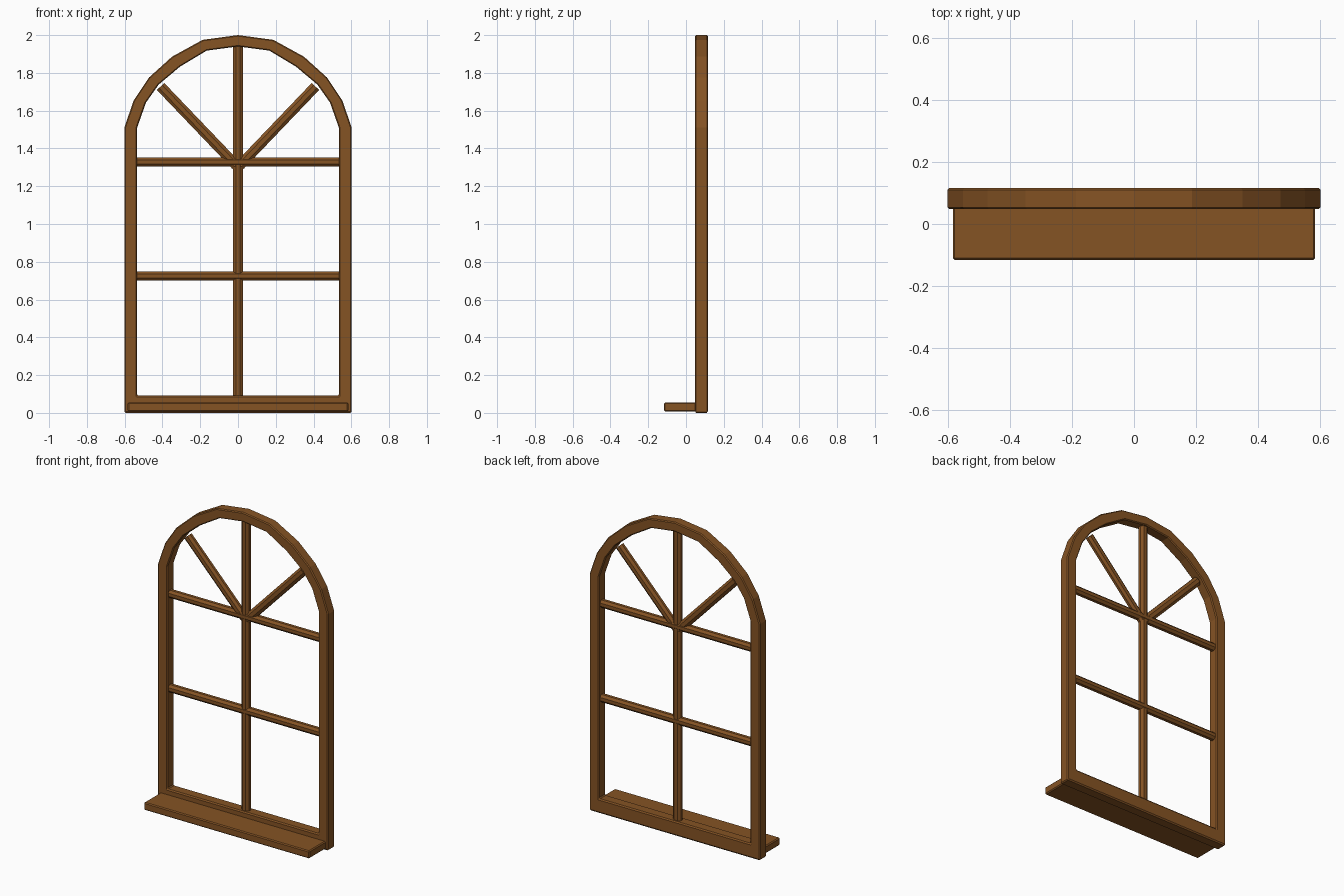
import bpy, bmesh, math
from mathutils import Vector

if "Cube" in bpy.data.objects:
    bpy.data.objects.remove(bpy.data.objects["Cube"])

wood = bpy.data.materials.new("brown wood")
wood.diffuse_color = (0.235, 0.087, 0.0175, 1)
wood.use_nodes = True
wood.node_tree.nodes["Principled BSDF"].inputs["Base Color"].default_value = wood.diffuse_color

Y0, Y1 = 0.048, 0.116          # front and back of the frame
YC = (Y0 + Y1) / 2


def finish(name, bm, bevel=0):
    bmesh.ops.recalc_face_normals(bm, faces=bm.faces)
    me = bpy.data.meshes.new(name)
    bm.to_mesh(me)
    bm.free()
    me.materials.append(wood)
    ob = bpy.data.objects.new(name, me)
    bpy.context.collection.objects.link(ob)
    if bevel:
        m = ob.modifiers.new("edge", 'BEVEL')
        m.width, m.segments = bevel, 1
        m.limit_method = 'ANGLE'
        m.angle_limit = math.radians(40)
    return ob


def mirrored(half):
    # right half, bottom to top centre, continued down the left side
    return half + [(-x, z) for x, z in reversed(half[:-1])]


# arched frame: closed ring between outer and inner outlines
outer = mirrored([(0.602, 0.003), (0.602, 1.51), (0.552, 1.655), (0.472, 1.775),
                  (0.349, 1.886), (0.187, 1.975), (0, 2.0)])
inner = mirrored([(0.534, 0.092), (0.534, 1.51), (0.487, 1.643), (0.42, 1.738),
                  (0.307, 1.833), (0.165, 1.918), (0, 1.94)])
outer = [(x, 0 if z < 0.01 else z) for x, z in outer]
bm = bmesh.new()
loops = [[bm.verts.new((x, y, z)) for x, z in pts]
         for pts, y in ((outer, Y0), (outer, Y1), (inner, Y1), (inner, Y0))]
n = len(outer)
for k in range(4):
    a, b = loops[k], loops[(k + 1) % 4]
    for i in range(n):
        j = (i + 1) % n
        bm.faces.new((a[i], a[j], b[j], b[i]))
finish("arched_frame", bm, 0.006)

# sill board projecting to the front
bm = bmesh.new()
bmesh.ops.create_cube(bm, size=1)
for v in bm.verts:
    v.co = (v.co.x * 1.168, v.co.y * 0.17 - 0.031, v.co.z * 0.049 + 0.0315)
finish("sill", bm, 0.006)


def bar(name, p, q, w=0.055, d=0.042):
    # eight-sided glazing bar from p to q in the frame plane
    p, q = Vector((p[0], YC, p[1])), Vector((q[0], YC, q[1]))
    side = (q - p).normalized().cross(Vector((0, 1, 0)))
    bm = bmesh.new()
    rings = []
    for c in (p, q):
        ring = []
        for i in range(8):
            t = math.radians(22.5 + 45 * i)
            k = 1 / math.cos(math.radians(22.5)) / 2
            ring.append(bm.verts.new(c + side * (w * k * math.cos(t))
                                     + Vector((0, d * k * math.sin(t), 0))))
        rings.append(ring)
        bm.faces.new(ring)
    for i in range(8):
        j = (i + 1) % 8
        bm.faces.new((rings[0][i], rings[0][j], rings[1][j], rings[1][i]))
    finish(name, bm)


# glazing bars
bar("vertical_bar", (0, 0.08), (0, 1.95))
bar("lower_cross_bar", (-0.54, 0.725), (0.54, 0.725), 0.049, 0.046)
bar("upper_cross_bar", (-0.54, 1.328), (0.54, 1.328), 0.049, 0.046)
for s, label in ((-1, "left"), (1, "right")):
    bar(label + "_fan_bar", (0.01 * s, 1.31), (0.41 * s, 1.728), 0.054, 0.04)
